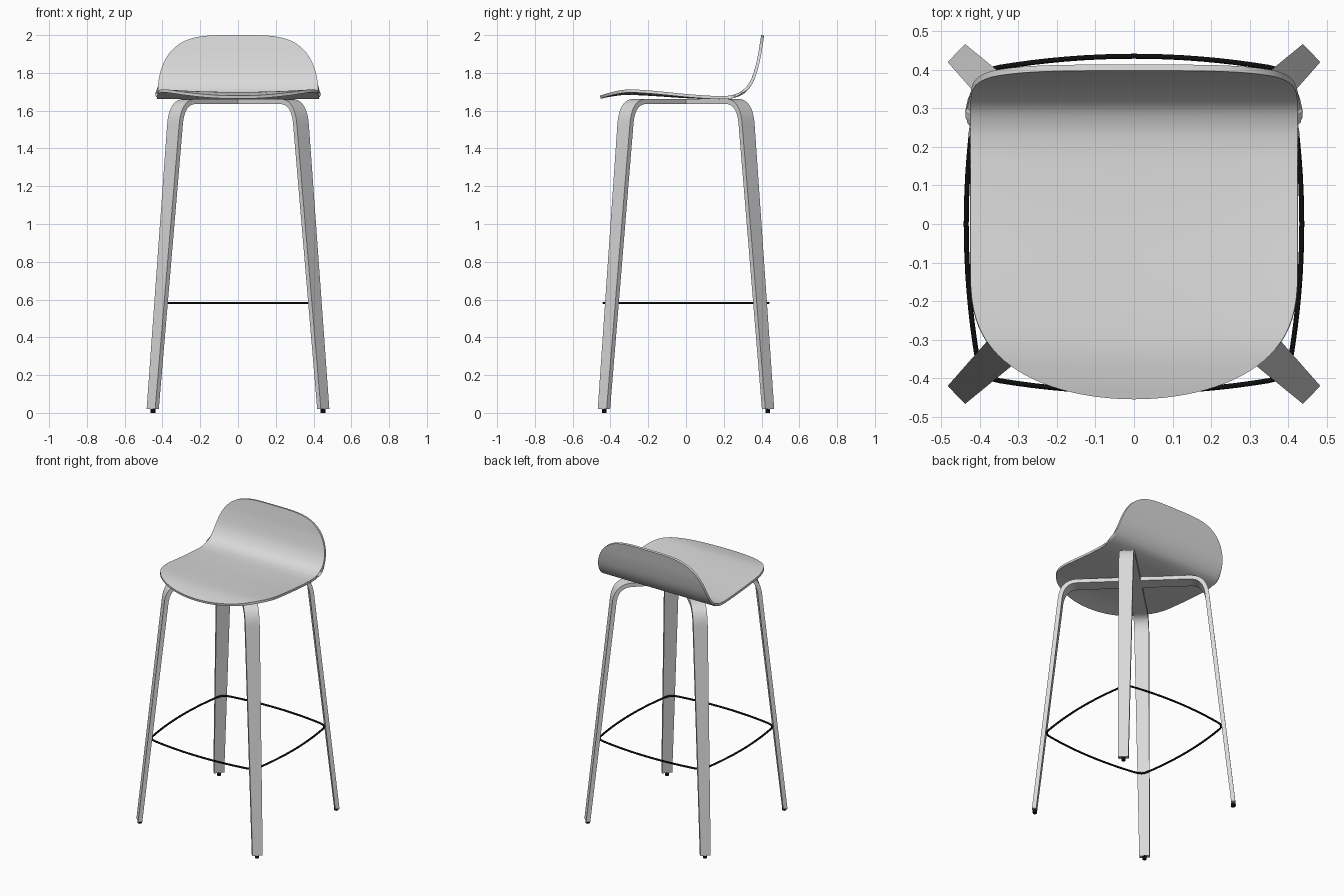
import bpy, bmesh, math
from mathutils import Vector

cube = bpy.data.objects.get("Cube")
if cube:
    bpy.data.objects.remove(cube, do_unlink=True)


def material(name, value, roughness):
    m = bpy.data.materials.new(name)
    m.use_nodes = True
    colour = (value, value, value, 1)
    m.diffuse_color = colour
    bsdf = m.node_tree.nodes["Principled BSDF"]
    bsdf.inputs["Base Color"].default_value = colour
    bsdf.inputs["Roughness"].default_value = roughness
    return m


GREY = material("light grey", 0.7, 0.6)
BLACK = material("black", 0.004, 0.5)


def activate(obj):
    bpy.ops.object.select_all(action='DESELECT')
    obj.select_set(True)
    bpy.context.view_layer.objects.active = obj


def add_object(name, data, mat):
    obj = bpy.data.objects.new(name, data)
    bpy.context.collection.objects.link(obj)
    data.materials.append(mat)
    activate(obj)
    return obj


def mesh_object(name, bm, mat):
    mesh = bpy.data.meshes.new(name)
    bm.to_mesh(mesh)
    bm.free()
    return add_object(name, mesh, mat)


def smooth_path(points, steps):
    """Catmull-Rom curve through the points."""
    p = [Vector(q) for q in points]
    p = [2 * p[0] - p[1]] + p + [2 * p[-1] - p[-2]]
    out = []
    for a, b, c, d in zip(p, p[1:], p[2:], p[3:]):
        for k in range(steps):
            t = k / steps
            out.append(0.5 * (2 * b + (c - a) * t + (2 * a - 5 * b + 4 * c - d) * t * t
                              + (3 * b - a - 3 * c + d) * t ** 3))
    return out + [p[-2]]


def find(path, axis, value):
    """Fractional index at which the path last passes a coordinate value."""
    for i in range(len(path) - 2, -1, -1):
        a, b = path[i][axis], path[i + 1][axis]
        if a <= value <= b:
            return i + (value - a) / (b - a)
    return 0 if value < path[0][axis] else len(path) - 1


def sample(path, s):
    i = min(int(s), len(path) - 2)
    return path[i].lerp(path[i + 1], s - i)


# Seat shell: side profile swept across, trimmed to rounded front and back
profile = smooth_path([(-.455, 1.679), (-.4, 1.690), (-.32, 1.699), (-.2, 1.695),
                       (0, 1.682), (.12, 1.677), (.2, 1.677), (.26, 1.686),
                       (.31, 1.714), (.35, 1.777), (.376, 1.87), (.39, 1.95),
                       (.398, 2.0)], 8)
HALF, COLS, ROWS = 0.425, 48, 56
bm = bmesh.new()
grid = []
for i in range(COLS + 1):
    u = math.sin(math.pi * (i / COLS - 0.5))
    front_y = -0.1 - 0.355 * max(0, 1 - u * u) ** (1 / 3)
    back_z = 1.7 + 0.3 * math.sqrt(max(0, 1 - u ** 4))
    s0, s1 = find(profile, 0, front_y), find(profile, 1, back_z)
    column = []
    for j in range(ROWS + 1):
        y, z = sample(profile, s0 + (s1 - s0) * j / ROWS)
        dish = 0.016 * min(1, max(0, (0.2 - y) / 0.5)) * u * u
        column.append(bm.verts.new((HALF * u, y, z + dish)))
    grid.append(column)
for a, b in zip(grid, grid[1:]):
    for j in range(ROWS):
        bm.faces.new((a[j], b[j], b[j + 1], a[j + 1]))
seat = mesh_object("seat", bm, GREY)
shell = seat.modifiers.new("thickness", 'SOLIDIFY')
shell.thickness = 0.016
shell.offset = -1
bpy.ops.object.modifier_apply(modifier=shell.name)
bpy.ops.object.shade_smooth_by_angle(angle=math.radians(40))

# Leg arches: bent strips crossing below the seat, tapering to the floor
THICK, FLOOR, LEG_ANGLE = 0.027, 0.02, math.radians(43.9)
bend = [Vector(q) for q in ((.35, 1.662), (.461, 1.662), (.476, 1.53))]
half_arch = [Vector((.025, 1.662))]
for k in range(13):
    t = k / 12
    half_arch.append(bend[0] * (1 - t) ** 2 + bend[1] * 2 * t * (1 - t) + bend[2] * t * t)
half_arch.append(Vector((.64, FLOOR)))


def leg_arch(name, angle):
    bm = bmesh.new()
    outer = [Vector((-p.x, p.y)) for p in reversed(half_arch)] + half_arch
    across = Vector((-math.sin(angle), math.cos(angle), 0))
    along = Vector((math.cos(angle), math.sin(angle), 0))
    rings = []
    for i, p in enumerate(outer):
        tangent = outer[min(i + 1, len(outer) - 1)] - outer[max(i - 1, 0)]
        normal = Vector((tangent.y, -tangent.x)).normalized()
        inner = p + normal * THICK
        inner.y = max(inner.y, FLOOR)
        if p.y == FLOOR:
            inner.y = FLOOR
        w = 0.0325 + 0.0135 * min(1, (p.y - FLOOR) / 1.5)
        rings.append([bm.verts.new(along * q.x + across * side * w + Vector((0, 0, q.y)))
                      for q, side in ((p, -1), (p, 1), (inner, 1), (inner, -1))])
    for a, b in zip(rings, rings[1:]):
        for k in range(4):
            n = (k + 1) % 4
            bm.faces.new((a[k], a[n], b[n], b[k]))
    bm.faces.new(rings[0])
    bm.faces.new(rings[-1])
    bmesh.ops.recalc_face_normals(bm, faces=bm.faces)
    mesh_object(name, bm, GREY)
    bpy.ops.object.shade_smooth_by_angle(angle=math.radians(30))


leg_arch("leg_arch_front_right_to_back_left", LEG_ANGLE)
leg_arch("leg_arch_front_left_to_back_right", -LEG_ANGLE)

# Floor glides under each leg
for sx, x_name in ((1, "left"), (-1, "right")):
    for sy, y_name in ((-1, "front"), (1, "back")):
        bpy.ops.mesh.primitive_cylinder_add(
            vertices=20, radius=0.013, depth=0.024,
            location=(sx * 0.624 * math.cos(LEG_ANGLE), sy * 0.624 * math.sin(LEG_ANGLE), 0.012))
        glide = bpy.context.object
        glide.name = f"glide_{y_name}_{x_name}"
        glide.data.materials.append(BLACK)
        bpy.ops.object.shade_smooth_by_angle(angle=math.radians(40))

# Footrest ring: four bowed sides with tight rounded corners
side = [(0.4355 - 0.236 * y * y, y) for y in (-.35 + .7 * k / 16 for k in range(17))]
side += [(.402, .368), (.389, .389), (.368, .402)]
loop = []
for quarter in range(4):
    c, s = ((1, 0), (0, 1), (-1, 0), (0, -1))[quarter]
    loop += [(x * c - y * s, x * s + y * c) for x, y in side]
curve = bpy.data.curves.new("footrest_ring", 'CURVE')
curve.dimensions = '3D'
curve.bevel_depth = 0.0065
curve.bevel_resolution = 3
spline = curve.splines.new('POLY')
spline.points.add(len(loop) - 1)
for point, (x, y) in zip(spline.points, loop):
    point.co = (x, y, 0.582, 1)
spline.use_cyclic_u = True
add_object("footrest_ring", curve, BLACK)
bpy.ops.object.convert(target='MESH')
bpy.ops.object.shade_smooth_by_angle(angle=math.radians(50))
